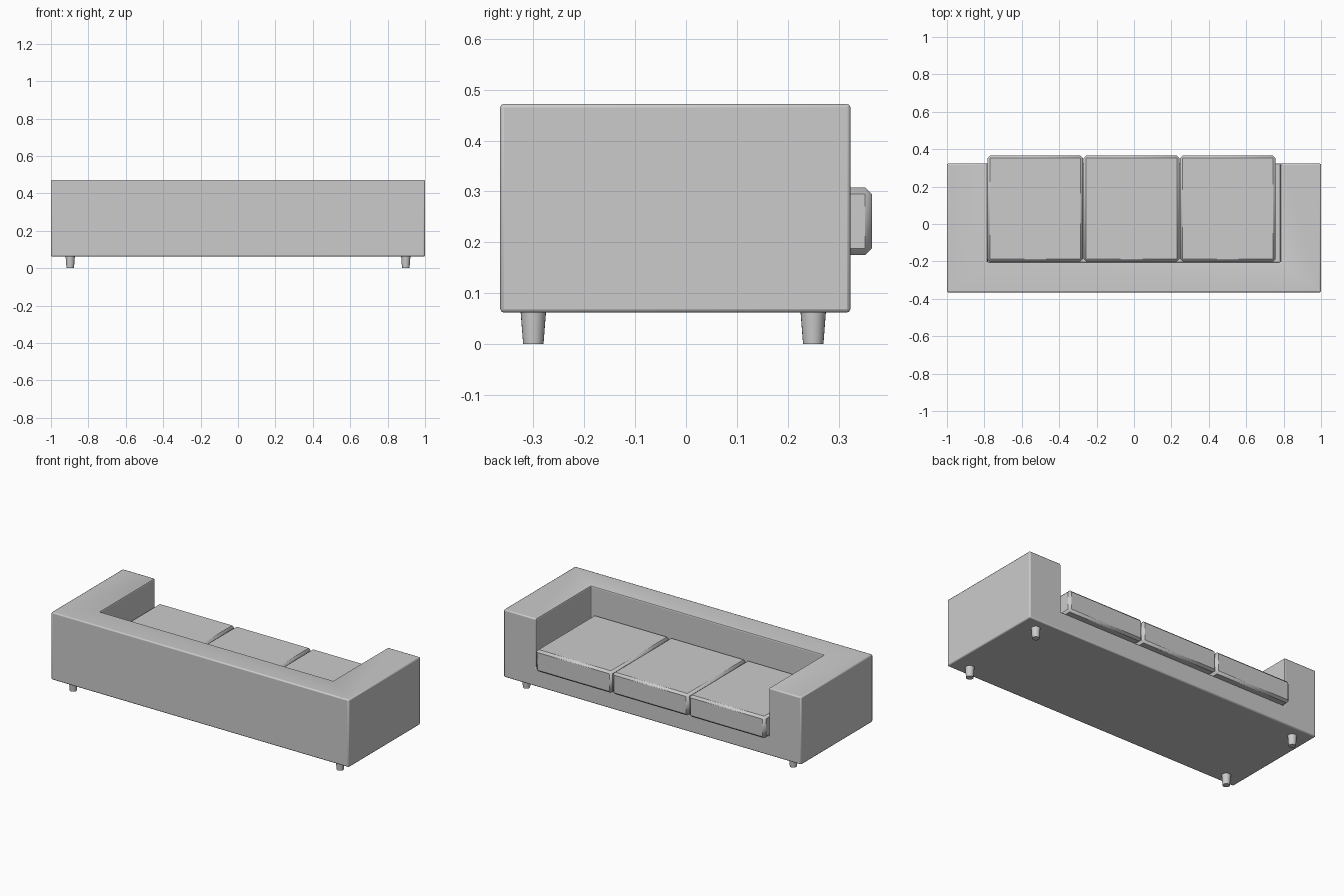
import bpy
from math import radians

if "Cube" in bpy.data.objects:
    bpy.data.objects.remove(bpy.data.objects["Cube"])


def box(name, lo, hi):
    size = [b - a for a, b in zip(lo, hi)]
    mid = [(a + b) / 2 for a, b in zip(lo, hi)]
    bpy.ops.mesh.primitive_cube_add(size=1, location=mid)
    ob = bpy.context.object
    ob.name = name
    ob.scale = size
    bpy.ops.object.transform_apply(location=False, rotation=False, scale=True)
    return ob


def soften(ob, width, segments):
    bev = ob.modifiers.new("rounded_edges", 'BEVEL')
    bev.width = width
    bev.segments = segments
    bev.limit_method = 'ANGLE'
    bpy.ops.object.select_all(action='DESELECT')
    ob.select_set(True)
    bpy.context.view_layer.objects.active = ob
    bpy.ops.object.shade_smooth_by_angle(angle=radians(50))


# Frame: one block with the seat well cut out, leaving arms, back and deck
frame = box("sofa_frame", (-1, -0.365, 0.062), (1, 0.323, 0.472))
well = box("seat_well_cutter", (-0.783, -0.205, 0.175), (0.783, 0.5, 0.7))
well.hide_render = True
well.display_type = 'WIRE'
cut = frame.modifiers.new("seat_well", 'BOOLEAN')
cut.operation = 'DIFFERENCE'
cut.solver = 'EXACT'
cut.object = well
soften(frame, 0.007, 2)
well.hide_set(True)

# Three seat cushions, overhanging the front of the deck
for i in range(3):
    x = -0.784 + i * 0.515
    cushion = box(f"seat_cushion_{i + 1}", (x, -0.2, 0.175), (x + 0.511, 0.365, 0.308))
    soften(cushion, 0.013, 1)

# Tapered round feet
for x in (-0.897, 0.897):
    for y in (-0.3, 0.25):
        bpy.ops.mesh.primitive_cone_add(vertices=24, radius1=0.02, radius2=0.025,
                                        depth=0.064, location=(x, y, 0.032))
        foot = bpy.context.object
        foot.name = "foot"
        bpy.ops.object.shade_smooth_by_angle(angle=radians(40))
